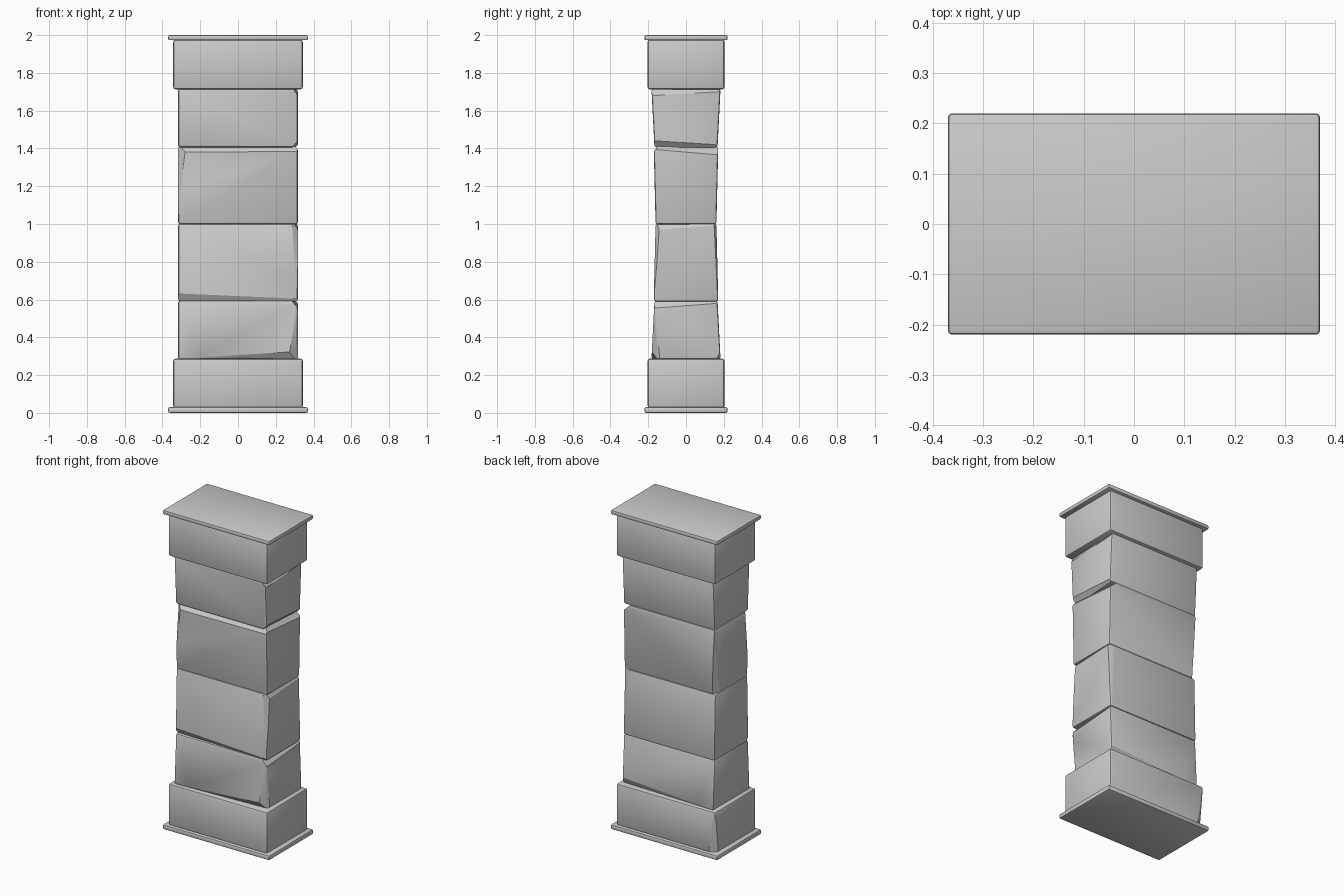
import bpy, bmesh
from mathutils import Vector


def block(name, x, y0, y1, z0, z1, bevel=0.012, chips=()):
    """Tapered, softened stone; every chip is a plane through three points."""
    bm = bmesh.new()
    bmesh.ops.create_cube(bm, size=2)
    for v in bm.verts:
        top = v.co.z > 0
        v.co = (v.co.x * x, v.co.y * (y1 if top else y0), z1 if top else z0)
    bmesh.ops.bevel(bm, geom=bm.edges[:], offset=bevel, segments=2,
                    profile=0.5, affect='EDGES', clamp_overlap=True)
    centre = Vector((0, 0, (z0 + z1) / 2))
    for chip in chips:
        a, b, c = (Vector(p) for p in chip)
        n = (b - a).cross(c - a).normalized()
        if n.dot(centre - a) > 0:
            n = -n
        cut = bmesh.ops.bisect_plane(bm, geom=bm.verts[:] + bm.edges[:] + bm.faces[:],
                                     plane_co=a, plane_no=n, clear_outer=True)
        edges = [e for e in cut['geom_cut'] if isinstance(e, bmesh.types.BMEdge)]
        bmesh.ops.contextual_create(bm, geom=edges)
    bmesh.ops.recalc_face_normals(bm, faces=bm.faces[:])
    me = bpy.data.meshes.new(name)
    bm.to_mesh(me)
    bm.free()
    ob = bpy.data.objects.new(name, me)
    bpy.context.collection.objects.link(ob)
    bpy.context.view_layer.objects.active = ob
    ob.select_set(True)
    bpy.ops.object.shade_smooth_by_angle(angle=0.5)
    ob.select_set(False)


# Base and capital
block("base_slab", 0.37, 0.22, 0.22, 0, 0.03, 0.008)
block("base_block", 0.343, 0.203, 0.203, 0.027, 0.287, chips=[
    ((-0.30, 0.203, 0.03), (-0.343, 0.17, 0.03), (-0.335, 0.203, 0.27))])
block("capital_block", 0.343, 0.203, 0.203, 1.713, 1.976)
block("capital_slab", 0.37, 0.22, 0.22, 1.973, 2.0, 0.008)

# Chipped shaft stones, narrowing to the waist
block("lower_stone", 0.317, 0.183, 0.167, 0.283, 0.595, chips=[
    ((0.27, -0.181, 0.30), (0.317, -0.14, 0.30), (0.312, -0.169, 0.55)),
    ((-0.31, -0.183, 0.29), (0.31, -0.181, 0.325), (0.31, -0.15, 0.283)),
    ((0.317, -0.10, 0.56), (0.317, 0.165, 0.58), (0.30, 0.1, 0.595)),
    ((0.31, 0.181, 0.325), (-0.31, 0.183, 0.29), (0.31, 0.16, 0.283))])
block("lower_waist_stone", 0.317, 0.171, 0.161, 0.59, 1.002, chips=[
    ((0.288, -0.162, 0.97), (0.317, -0.142, 0.97), (0.311, -0.170, 0.62)),
    ((-0.31, -0.17, 0.632), (0.31, -0.171, 0.605), (-0.31, -0.145, 0.59)),
    ((0.275, 0.162, 0.97), (0.317, 0.150, 0.97), (0.303, 0.170, 0.62)),
    ((0.317, -0.15, 0.97), (0.317, 0.15, 0.99), (0.298, -0.15, 1.002))])
block("upper_waist_stone", 0.317, 0.161, 0.171, 0.998, 1.411, chips=[
    ((-0.31, -0.17, 1.38), (0.31, -0.17, 1.385), (0, -0.148, 1.411)),
    ((-0.28, -0.17, 1.39), (-0.317, -0.135, 1.39), (-0.312, -0.163, 1.12)),
    ((0.317, -0.17, 1.395), (0.317, 0.03, 1.378), (0.285, 0, 1.411)),
    ((-0.295, 0.162, 1.02), (-0.317, 0.11, 1.02), (-0.311, 0.169, 1.36))])
block("upper_stone", 0.317, 0.167, 0.183, 1.406, 1.717, chips=[
    ((0.317, -0.17, 1.68), (0.317, 0.17, 1.70), (0.295, -0.1, 1.717)),
    ((0.317, -0.16, 1.44), (0.317, 0.16, 1.42), (0.29, -0.1, 1.406))])
